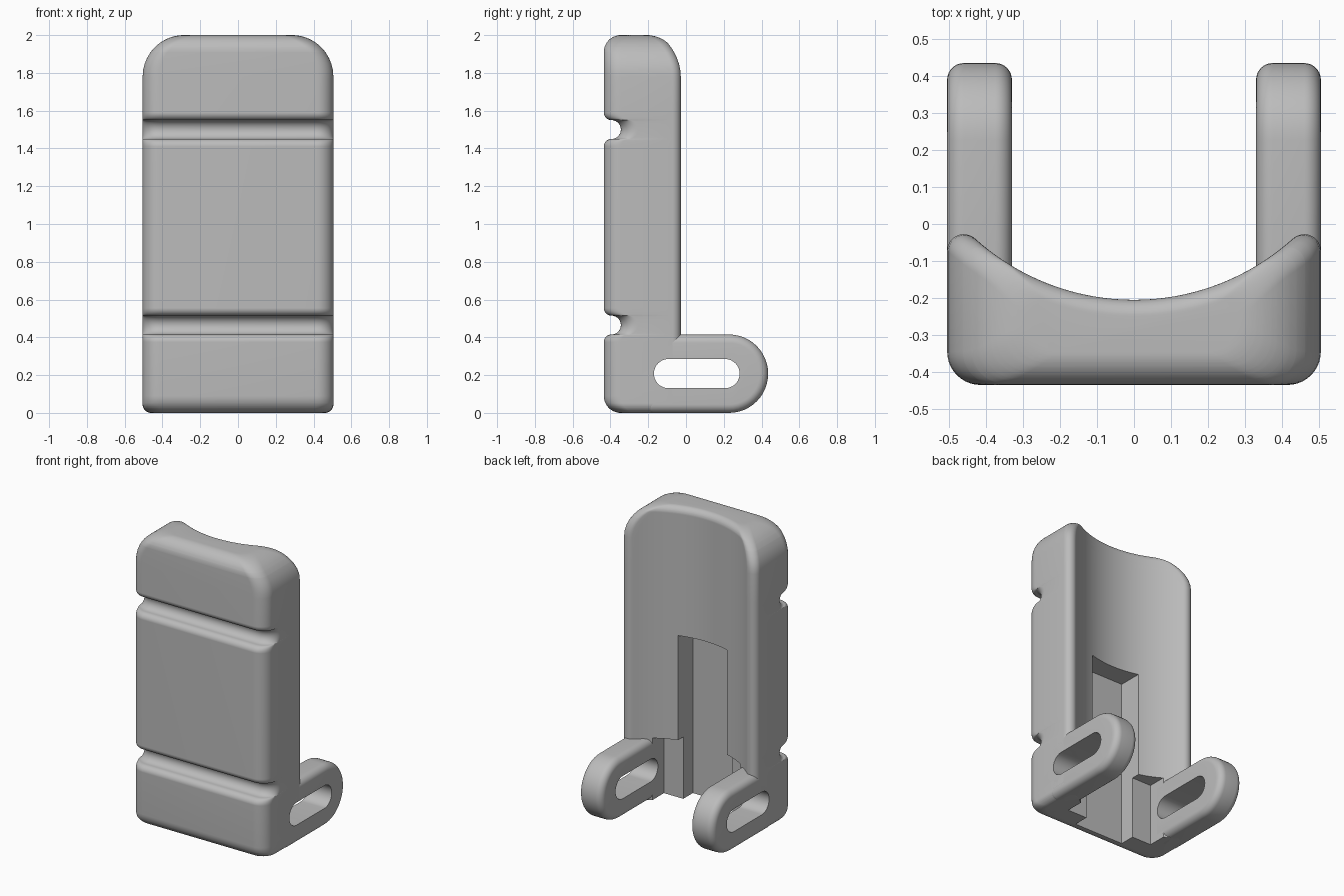
import bpy, bmesh
from math import sin, cos, pi, sqrt, atan2, asin

cube = bpy.data.objects.get("Cube")
if cube:
    bpy.data.objects.remove(cube, do_unlink=True)

grey = bpy.data.materials.new("plain grey")
grey.use_nodes = True
grey.diffuse_color = (0.5, 0.5, 0.5, 1)
grey.node_tree.nodes["Principled BSDF"].inputs["Base Color"].default_value = (0.5, 0.5, 0.5, 1)

HALF_W, FRONT, HEIGHT = 0.505, -0.435, 2.0
SCOOP_R, SCOOP_Y = 0.64, 0.435          # concave back cylinder
GROOVES = (0.465, 1.5)
GROOVE_R, LIP_R, GROOVE_Y = 0.05, 0.04, -0.395


def to_object(name, bm):
    bmesh.ops.recalc_face_normals(bm, faces=bm.faces)
    mesh = bpy.data.meshes.new(name)
    bm.to_mesh(mesh)
    bm.free()
    mesh.materials.append(grey)
    obj = bpy.data.objects.new(name, mesh)
    bpy.context.collection.objects.link(obj)
    return obj


def apply(obj, kind, **settings):
    mod = obj.modifiers.new(kind.lower(), kind)
    for key, value in settings.items():
        setattr(mod, key, value)
    bpy.context.view_layer.objects.active = obj
    bpy.ops.object.modifier_apply(modifier=mod.name)


def cut(obj, cutter):
    cutter.hide_render = True
    apply(obj, "BOOLEAN", object=cutter, operation="DIFFERENCE", solver="EXACT")


def rounding(d, r):
    """Inset of a quarter-round edge at distance d from the end."""
    return r - sqrt(max(0, r * r - (r - d) ** 2)) if d < r else 0


def front_y(z):
    for c in GROOVES:
        d = abs(z - c)
        if d < GROOVE_R:
            return GROOVE_Y + sqrt(GROOVE_R ** 2 - d * d)
        if d < GROOVE_R + LIP_R:
            return GROOVE_Y - sqrt(max(0, LIP_R ** 2 - (GROOVE_R + LIP_R - d) ** 2))
    return FRONT + rounding(z, 0.09) + rounding(HEIGHT - z, 0.09)


def section(z):
    """Closed plan outline of the body at height z."""
    w = HALF_W - rounding(z, 0.05) - rounding(HEIGHT - z, 0.22)
    f, rf, rb = front_y(z), 0.09, 0.045
    scoop = SCOOP_R + rounding(HEIGHT - z, 0.045)
    half = []
    for i in range(11):                 # front corner
        a = -pi / 2 + i * pi / 20
        half.append((w - rf + rf * cos(a), f + rf + rf * sin(a)))
    cx = w - rb
    cy = SCOOP_Y - sqrt((scoop + rb) ** 2 - cx * cx)
    end = atan2(SCOOP_Y - cy, -cx)
    for i in range(13):                 # back corner
        a = end * i / 12
        half.append((cx + rb * cos(a), cy + rb * sin(a)))
    reach = asin(cx / (scoop + rb))
    for i in range(1, 16):              # concave back
        a = reach * (1 - i / 16)
        half.append((scoop * sin(a), SCOOP_Y - scoop * cos(a)))
    middle = [(0, SCOOP_Y - scoop)]
    return [(x, y, z) for x, y in half + middle + [(-x, y) for x, y in reversed(half)]]


def make_body():
    quarter = [i * pi / 20 for i in range(11)]
    zs = [0.09 * (1 - cos(a)) for a in quarter] + [0.05 * (1 - cos(a)) for a in quarter]
    for c in GROOVES:
        for s in (-1, 1):
            zs += [c + s * GROOVE_R * sin(a) for a in quarter]
            zs += [c + s * (GROOVE_R + LIP_R * sin(a)) for a in quarter]
            zs += [c + s * (GROOVE_R + LIP_R * (1 - cos(a))) for a in quarter]
    for r in (0.22, 0.09, 0.045):
        zs += [HEIGHT - r * (1 - cos(a)) for a in quarter]
    levels = []
    for z in sorted(zs):
        if not levels or z - levels[-1] > 0.0004:
            levels.append(z)
    levels[-1] = HEIGHT
    bm = bmesh.new()
    rows = [[bm.verts.new(p) for p in section(z)] for z in levels]
    n = len(rows[0])
    for low, high in zip(rows, rows[1:]):
        for i in range(n):
            j = (i + 1) % n
            bm.faces.new((low[i], low[j], high[j], high[i]))
    bm.faces.new(rows[0])
    bm.faces.new(rows[-1])
    return to_object("body", bm)


def extrude_x(name, outline, x0, x1):
    bm = bmesh.new()
    face = bm.faces.new([bm.verts.new((x0, y, z)) for y, z in outline])
    new = bmesh.ops.extrude_face_region(bm, geom=[face])["geom"]
    bmesh.ops.translate(bm, vec=(x1 - x0, 0, 0),
                        verts=[v for v in new if isinstance(v, bmesh.types.BMVert)])
    return to_object(name, bm)


def half_round(y, z, r, start):
    return [(y + r * cos(start + i * pi / 24), z + r * sin(start + i * pi / 24)) for i in range(25)]


def box_outline(y0, y1, z0, z1):
    return [(y0, z0), (y1, z0), (y1, z1), (y0, z1)]


body = make_body()

# Slotted lugs at the lower back
lug_outline = half_round(0.2275, 0.2075, 0.2075, -pi / 2) + [(-0.22, 0.415), (-0.22, 0)]
lugs = []
for name, side in (("left_lug", 1), ("right_lug", -1)):
    lug = extrude_x(name, lug_outline, side * 0.33, side * HALF_W)
    apply(lug, "BEVEL", width=0.045, segments=8, limit_method="ANGLE",
          angle_limit=1.0, use_clamp_overlap=False)
    lugs.append(lug)

# Pocket, clearance between the lugs, and the slot through the sides
pocket = extrude_x("pocket_cutter", box_outline(-0.338, 0.3, -0.1, 1.13), -0.185, 0.185)
clearance = extrude_x("clearance_cutter", box_outline(-0.235, 0.3, -0.1, 0.42), -0.33, 0.33)
slot_outline = half_round(0.207, 0.208, 0.077, -pi / 2) + half_round(-0.093, 0.208, 0.077, pi / 2)
slot = extrude_x("slot_cutter", slot_outline, -0.7, 0.7)
for cutter in (pocket, clearance, slot):
    cut(body, cutter)
for lug in lugs:
    cut(lug, slot)
for cutter in (pocket, clearance, slot):
    bpy.data.objects.remove(cutter, do_unlink=True)

# Smooth shading with crisp edges
bpy.ops.object.select_all(action="DESELECT")
for obj in [body] + lugs:
    obj.select_set(True)
bpy.context.view_layer.objects.active = body
bpy.ops.object.shade_smooth_by_angle(angle=0.6)
